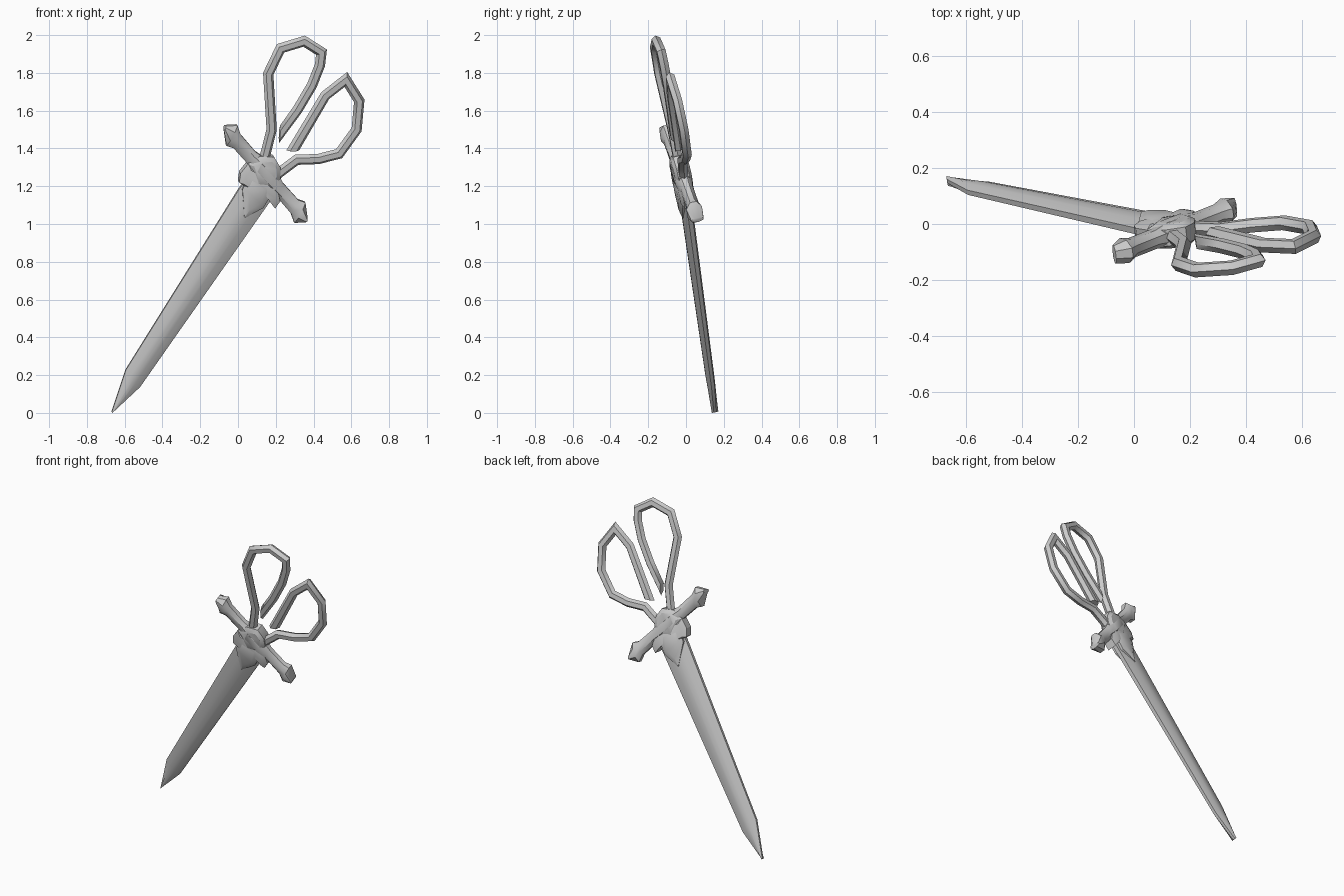
import bpy, bmesh, math
from mathutils import Vector

if "Cube" in bpy.data.objects:
    bpy.data.objects.remove(bpy.data.objects["Cube"])

# The whole sword lies in one tilted plane, described by front-view (x, z)
N = Vector((-0.13, 0.966, 0.22)).normalized()


def P(p, off=0.0):
    return Vector((p[0], 0.135 * p[0] - 0.228 * p[1] + 0.245, p[1])) + N * off


def finish(name, bm, angle=40):
    bmesh.ops.remove_doubles(bm, verts=bm.verts, dist=0.0003)
    bmesh.ops.recalc_face_normals(bm, faces=bm.faces)
    me = bpy.data.meshes.new(name)
    bm.to_mesh(me)
    bm.free()
    ob = bpy.data.objects.new(name, me)
    bpy.context.collection.objects.link(ob)
    bpy.ops.object.select_all(action='DESELECT')
    ob.select_set(True)
    bpy.context.view_layer.objects.active = ob
    bpy.ops.object.shade_smooth_by_angle(angle=math.radians(angle))
    return ob


def loft(name, sections, profile, angle=40):
    """sections: (centre, half-width vector, half thickness); profile: unit outline"""
    bm = bmesh.new()
    rings = [[bm.verts.new(P(Vector(c) + Vector(h) * u, t * v)) for u, v in profile]
             for c, h, t in sections]
    k = len(profile)
    for a, b in zip(rings, rings[1:]):
        for i in range(k):
            j = (i + 1) % k
            bm.faces.new((a[i], a[j], b[j], b[i]))
    bm.faces.new(rings[0])
    bm.faces.new(rings[-1])
    return finish(name, bm, angle)


def ngon(k, phase=0.0):
    return [(math.cos(phase + math.tau * i / k), math.sin(phase + math.tau * i / k))
            for i in range(k)]


def plate(name, outline, rim, crown, inset):
    """Bevelled plate, mirrored front to back"""
    mid = sum((Vector(p) for p in outline), Vector((0, 0))) / len(outline)
    bm = bmesh.new()
    rings = []
    for off, s in ((-crown, inset), (-rim, 1), (rim, 1), (crown, inset)):
        rings.append([bm.verts.new(P(mid + (Vector(p) - mid) * s, off)) for p in outline])
    k = len(outline)
    for a, b in zip(rings, rings[1:]):
        for i in range(k):
            j = (i + 1) % k
            bm.faces.new((a[i], a[j], b[j], b[i]))
    bm.faces.new(rings[0])
    bm.faces.new(rings[-1])
    return finish(name, bm, 30)


def handle(name, path, end, r=0.027):
    """Six-sided bent rod with mitred corners and an oblique cut end"""
    pts = [Vector(p) for p in path]
    secs = []
    for i, p in enumerate(pts):
        d0 = (p - pts[i - 1]).normalized() if i else (pts[1] - p).normalized()
        d1 = (pts[i + 1] - p).normalized() if i < len(pts) - 1 else d0
        t = (d0 + d1).normalized()
        h = Vector((-t.y, t.x)) * r / max(t.dot(d0), 0.6)
        secs.append((p, h, r))
    e = Vector(end)
    secs[-1] = (pts[-1], e if e.dot(secs[-1][1]) > 0 else -e, r)
    return loft(name, secs, ngon(6), 50)


# Blade
blade = []
for l, r, t in (((-0.669, 0.005), (-0.666, 0.003), 0.018),
                ((-0.595, 0.228), (-0.52, 0.138), 0.022),
                ((0.0, 1.18), (0.142, 1.084), 0.03),
                ((0.05, 1.25), (0.192, 1.154), 0.03)):
    l, r = Vector(l), Vector(r)
    blade.append(((l + r) / 2, (r - l) / 2, t))
loft("blade", blade, [(-1, -0.4), (-0.4, -0.9), (0, -1), (0.4, -0.9), (1, -0.4),
                      (1, 0.4), (0.4, 0.9), (0, 1), (-0.4, 0.9), (-1, 0.4)])

# Crossguard: symmetric bar with flared ends
centre = Vector((0.146, 1.267))
axis = Vector((0.4335, -0.492)).normalized()
side = Vector((0.48, 0.88)).normalized()
half = [(0.327, 0.012, 0.036), (0.272, 0.066, 0.046), (0.231, 0.044, 0.036),
        (0.11, 0.042, 0.036), (0.05, 0.06, 0.05)]
cross = [(centre - axis * t, side * w, h) for t, w, h in half]
cross += [(centre + axis * t, side * w, h) for t, w, h in reversed(half)]
loft("crossguard", cross, ngon(8, math.pi / 8))

# Hub behind the crossguard
plate("hub", [(0.114, 1.365), (0.188, 1.36), (0.22, 1.307), (0.222, 1.249),
              (0.18, 1.19), (0.09, 1.2), (0.05, 1.325)], 0.03, 0.045, 0.7)

# Side lugs and pointed collar over the blade root
plate("collar_lugs", [(0.05, 1.325), (0.01, 1.275), (0.003, 1.225), (0.04, 1.2),
                      (0.156, 1.14), (0.193, 1.088), (0.22, 1.127), (0.20, 1.21)],
      0.03, 0.042, 0.75)
plate("collar_point", [(0.06, 1.27), (0.02, 1.19), (0.03, 1.037), (0.13, 1.092),
                       (0.165, 1.15), (0.17, 1.21)], 0.032, 0.046, 0.6)

# Open loop handles
handle("left_handle", [(0.12, 1.29), (0.14, 1.35), (0.178, 1.5), (0.16, 1.795),
                       (0.225, 1.93), (0.35, 1.968), (0.442, 1.91), (0.434, 1.842),
                       (0.392, 1.735), (0.315, 1.605), (0.22, 1.475)], (0.003, 0.047))
handle("right_handle", [(0.17, 1.23), (0.23, 1.28), (0.31, 1.34), (0.425, 1.344),
                        (0.535, 1.372), (0.628, 1.5), (0.642, 1.652), (0.571, 1.765),
                        (0.462, 1.68), (0.29, 1.39)], (0.034, 0.0))
